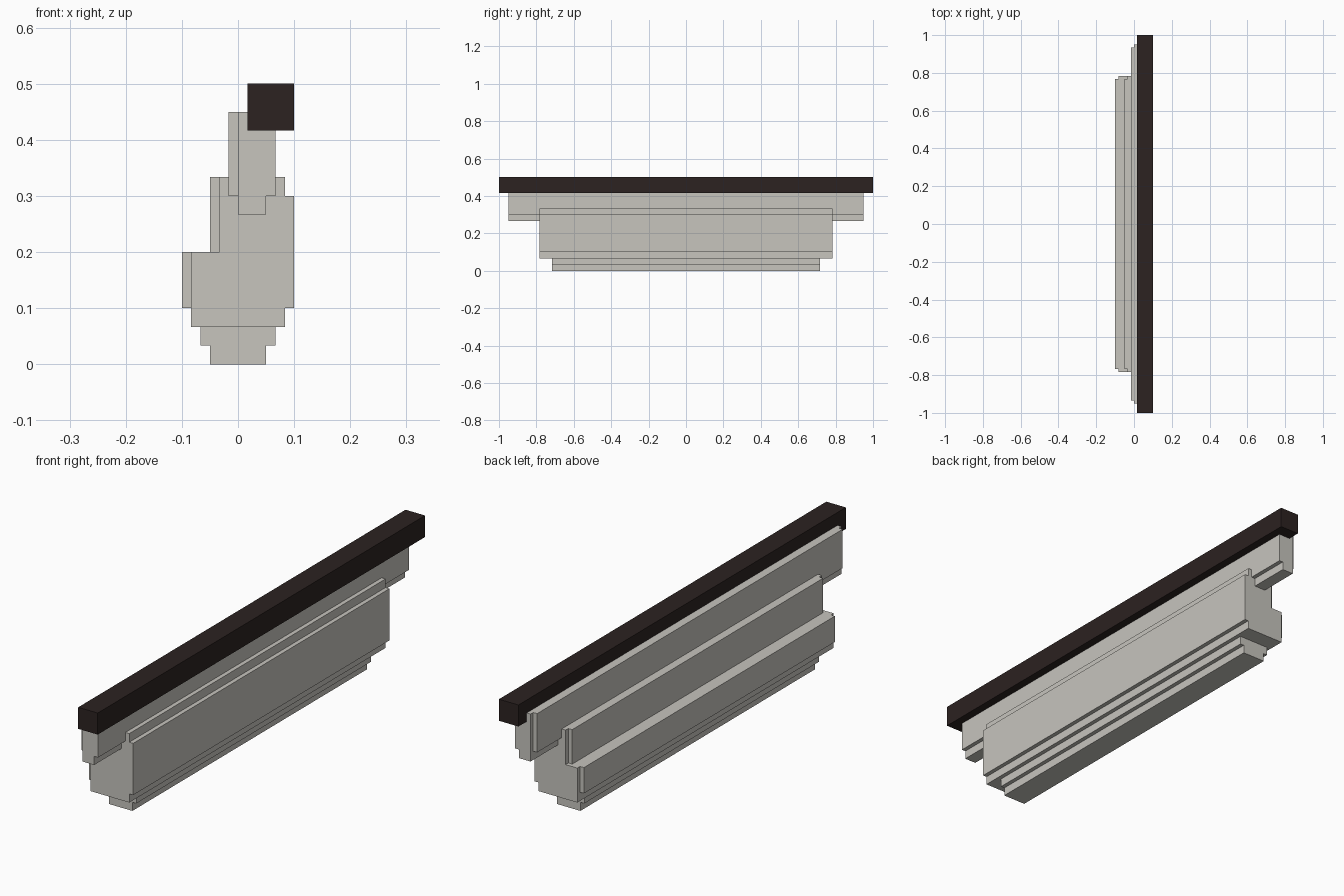
import bpy, bmesh

if "Cube" in bpy.data.objects:
    bpy.data.objects.remove(bpy.data.objects["Cube"])

U = 1 / 60  # the whole model sits on a grid of this step


def material(name, rgb):
    m = bpy.data.materials.new(name)
    m.diffuse_color = (*rgb, 1)
    m.use_nodes = True
    m.node_tree.nodes["Principled BSDF"].inputs["Base Color"].default_value = m.diffuse_color
    return m


stone = material("warm grey", (0.57, 0.555, 0.515))
dark = material("dark brown", (0.025, 0.016, 0.015))


def extrude_profile(name, points, half_len, mat):
    """Extrude a stepped (x, z) outline, in grid steps, along y."""
    bm = bmesh.new()
    face = bm.faces.new([bm.verts.new((x * U, -half_len * U, z * U)) for x, z in points])
    new = bmesh.ops.extrude_face_region(bm, geom=[face])["geom"]
    verts = [g for g in new if isinstance(g, bmesh.types.BMVert)]
    bmesh.ops.translate(bm, verts=verts, vec=(0, 2 * half_len * U, 0))
    bmesh.ops.recalc_face_normals(bm, faces=bm.faces)
    mesh = bpy.data.meshes.new(name)
    bm.to_mesh(mesh)
    bm.free()
    mesh.materials.append(mat)
    obj = bpy.data.objects.new(name, mesh)
    bpy.context.collection.objects.link(obj)
    return obj


def bar(name, x0, x1, z0, z1, half_len, mat):
    return extrude_profile(name, [(x0, z0), (x1, z0), (x1, z1), (x0, z1)], half_len, mat)


# Dark rail along the top
bar("top_rail", 1, 6, 25, 30, 60, dark)

# Upper panel with stepped underside, and its slightly shorter facing
extrude_profile("upper_panel", [(0, 16), (3, 16), (3, 18), (4, 18), (4, 27), (0, 27)], 57, stone)
bar("upper_facing", -1, 0, 18, 27, 56, stone)

# Main body with its right-hand facing, and two shorter left facings
extrude_profile("main_body", [(-5, 4), (5, 4), (5, 6), (6, 6), (6, 18), (5, 18),
                              (5, 20), (-2, 20), (-2, 12), (-5, 12)], 47, stone)
bar("middle_facing", -3, -2, 12, 20, 46, stone)
bar("lower_facing", -6, -5, 6, 12, 46, stone)

# Stepped foot
extrude_profile("stepped_foot", [(-3, 0), (3, 0), (3, 2), (4, 2), (4, 4),
                                 (-4, 4), (-4, 2), (-3, 2)], 43, stone)
